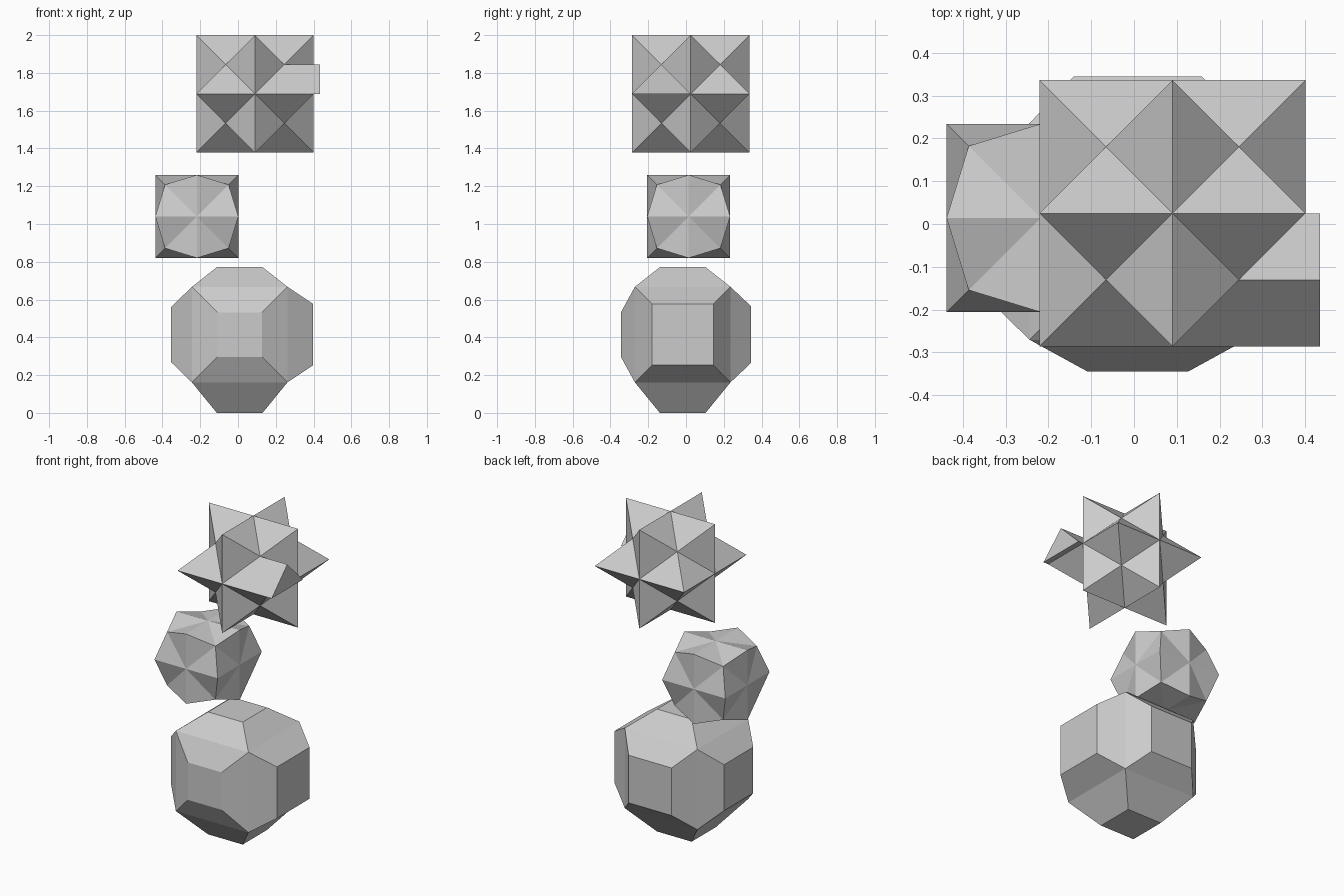
import bpy
import bmesh
from itertools import permutations, product
from mathutils import Vector

if "Cube" in bpy.data.objects:
    bpy.data.objects.remove(bpy.data.objects["Cube"], do_unlink=True)

# One plain grey for all three solids
grey = bpy.data.materials.new("plain_grey")
grey.use_nodes = True
colour = (0.6, 0.6, 0.6, 1.0)
grey.diffuse_color = colour
grey.node_tree.nodes["Principled BSDF"].inputs["Base Color"].default_value = colour


def finish(bm, name, location):
    bmesh.ops.recalc_face_normals(bm, faces=bm.faces[:])
    mesh = bpy.data.meshes.new(name)
    bm.to_mesh(mesh)
    bm.free()
    mesh.materials.append(grey)
    obj = bpy.data.objects.new(name, mesh)
    obj.location = location
    bpy.context.collection.objects.link(obj)
    return obj


def octahedral_solid(radius, corner):
    """48 triangles, each joining an axis point, an edge point and a corner point."""
    bm = bmesh.new()
    for signs in product((-1, 1), repeat=3):
        for a, b, c in permutations(range(3)):
            axis, edge = Vector(), Vector()
            axis[a] = edge[a] = signs[a] * radius
            edge[b] = signs[b] * radius
            tip = Vector(signs) * corner * radius
            bm.faces.new([bm.verts.new(p) for p in (axis, edge, tip)])
    bmesh.ops.remove_doubles(bm, verts=bm.verts[:], dist=0.0001)
    bmesh.ops.recalc_face_normals(bm, faces=bm.faces[:])
    return bm


# Upper spiked star, with one spike facet pulled out sideways into a prism
R = 0.311
bm = octahedral_solid(R, 0.5)
target = Vector((2.5, -1.5, 0.5)) * R / 3
facet = min(bm.faces, key=lambda f: (f.calc_center_median() - target).length)
pulled = bmesh.ops.extrude_discrete_faces(bm, faces=[facet])["faces"][0]
for v in pulled.verts:
    v.co.x = 0.345
finish(bm, "spiked_star", (0.09, 0.025, 1.689))

# Middle faceted ball
finish(octahedral_solid(0.22, 0.765), "faceted_ball", (-0.218, 0.014, 1.04))

# Lower block: a cube with a tapered cap on every side
H = 0.253
caps = {  # outward direction: (cap height, cap half width)
    (1, 0, 0): (0.136, 0.162),
    (-1, 0, 0): (0.111, 0.145),
    (0, 1, 0): (0.109, 0.150),
    (0, -1, 0): (0.074, 0.118),
    (0, 0, 1): (0.104, 0.121),
    (0, 0, -1): (0.1615, 0.121),
}
bm = bmesh.new()
bmesh.ops.create_cube(bm, size=2 * H)
bm.normal_update()
for face in bm.faces[:]:
    normal = Vector([round(n) for n in face.normal])
    height, half = caps[tuple(int(n) for n in normal)]
    cap = bmesh.ops.extrude_discrete_faces(bm, faces=[face])["faces"][0]
    for v in cap.verts:
        inplane = v.co - normal * H
        v.co = normal * (H + height) + inplane * (half / H)
finish(bm, "capped_block", (0.009, -0.0175, 0.4145))
